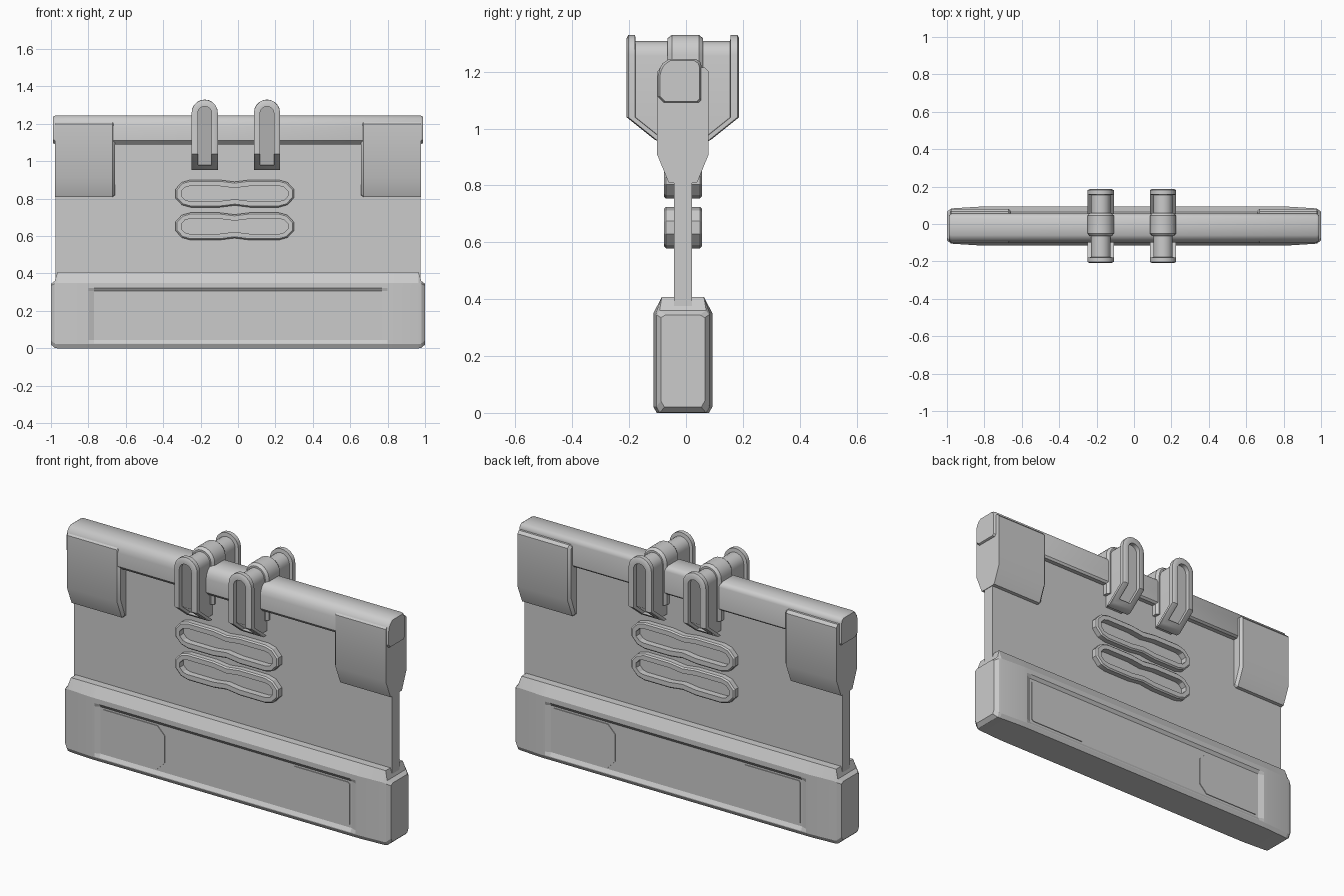
import bpy, bmesh, math

if "Cube" in bpy.data.objects:
    bpy.data.objects.remove(bpy.data.objects["Cube"], do_unlink=True)

GREY = (0.6, 0.6, 0.6, 1)
mat = bpy.data.materials.new("plain grey")
mat.use_nodes = True
mat.diffuse_color = GREY
mat.node_tree.nodes["Principled BSDF"].inputs["Base Color"].default_value = GREY

CY = -0.011  # middle plane of the panel


def loft(name, loops, ring=False, angle=25):
    """Skin equal-length loops; cap the ends, or join last to first."""
    bm = bmesh.new()
    rows = [[bm.verts.new(p) for p in loop] for loop in loops]
    n = len(rows[0])
    pairs = list(zip(rows, rows[1:])) + ([(rows[-1], rows[0])] if ring else [])
    for a, b in pairs:
        for i in range(n):
            j = (i + 1) % n
            bm.faces.new((a[i], a[j], b[j], b[i]))
    if not ring:
        bm.faces.new(rows[0])
        bm.faces.new(rows[-1])
    bmesh.ops.recalc_face_normals(bm, faces=bm.faces)
    mesh = bpy.data.meshes.new(name)
    bm.to_mesh(mesh)
    bm.free()
    mesh.materials.append(mat)
    ob = bpy.data.objects.new(name, mesh)
    bpy.context.collection.objects.link(ob)
    bpy.ops.object.select_all(action="DESELECT")
    ob.select_set(True)
    bpy.context.view_layer.objects.active = ob
    bpy.ops.object.shade_smooth_by_angle(angle=math.radians(angle))
    return ob


def section(x, profile):
    return [(x, y, z) for y, z in profile]


def mirrored(half):
    """Half profile of (offset, z) mirrored about the middle plane."""
    return [(CY - d, z) for d, z in half] + [(CY + d, z) for d, z in reversed(half)]


# Main panel
panel = mirrored([(0.032, 0.3), (0.032, 1.15)])
loft("main_panel", [section(-0.975, panel), section(0.975, panel)])


# Base with recessed long faces and chamfered ends
def base_profile(half, recess, low, shoulder, top, top_half):
    return mirrored([(half - 0.012, low), (half, low + 0.022), (half, low + 0.026),
                     (half - recess, low + 0.045), (half - recess, 0.305),
                     (half, 0.322), (half, shoulder), (top_half, top)])


stations = [(1.0, base_profile(0.077, 0, 0.02, 0.335, 0.345, 0.06)),
            (0.98, base_profile(0.092, 0, 0.002, 0.345, 0.36, 0.082)),
            (0.965, base_profile(0.095, 0, 0, 0.35, 0.408, 0.074)),
            (0.82, base_profile(0.104, 0, 0, 0.35, 0.408, 0.074)),
            (0.8, base_profile(0.104, 0, 0, 0.35, 0.408, 0.074)),
            (0.77, base_profile(0.104, 0.012, 0, 0.35, 0.408, 0.074))]
loops = [section(-x, p) for x, p in stations] + [section(x, p) for x, p in reversed(stations)]
loft("base", loops, angle=10)

# Thin octagonal plates inside the base recesses
for side, face in ((-1, "front"), (1, "back")):
    for s, hand in ((-1, "right"), (1, "left")):
        shape = [(0.42, 0.055), (0.75, 0.055), (0.76, 0.065), (0.76, 0.285),
                 (0.75, 0.295), (0.42, 0.295), (0.375, 0.25), (0.375, 0.1)]
        loft(f"base_plate_{face}_{hand}",
             [[(s * x, CY + side * d, z) for x, z in shape] for d in (0.09, 0.096)])

# Top bar, rounder at the front
bar = [(-0.08, 1.09), (-0.1, 1.11), (-0.1, 1.185), (-0.094, 1.21), (-0.082, 1.23),
       (-0.06, 1.245), (0.035, 1.245), (0.05, 1.235), (0.055, 1.22), (0.055, 1.1),
       (0.045, 1.09)]
small = [(-0.02 + (y + 0.02) * 0.9, 1.168 + (z - 1.168) * 0.92) for y, z in bar]
loft("top_bar", [section(-0.988, small), section(-0.975, bar),
                 section(0.975, bar), section(0.988, small)], angle=35)

# End clamps gripping the bar and the panel
for s, hand in ((-1, "right"), (1, "left")):
    full = mirrored([(0.034, 0.808), (0.05, 0.81), (0.091, 0.91), (0.091, 1.2), (0.078, 1.215)])
    slim = mirrored([(0.034, 0.82), (0.042, 0.825), (0.078, 0.92), (0.078, 1.195), (0.07, 1.205)])
    loft(f"end_clamp_{hand}", [section(s * 0.657, slim), section(s * 0.67, full),
                               section(s * 0.978, full)], angle=30)


def arch(cx, half, low, top, steps=10):
    """Outline with straight legs and a round head."""
    pts = [(cx - half, low), (cx - half, 1.04)]
    for i in range(steps + 1):
        a = math.pi * (1 - i / steps)
        pts.append((cx + half * math.cos(a), top - half + half * math.sin(a)))
    return pts + [(cx + half, 1.04), (cx + half, low)]


def bent(pts, side, depth):
    """Place an outline on a sheet that bends inward near its foot."""
    return [(x, CY + side * (depth - max(0, 1.04 - z) * 1.25), z) for x, z in pts]


# Pair of hooks straddling the bar
for cx, hand in ((-0.178, "right"), (0.155, "left")):
    for side, face in ((-1, "front"), (1, "back")):
        outer, inner = arch(cx, 0.07, 0.953, 1.329), arch(cx, 0.037, 0.98, 1.293)
        mid = arch(cx, 0.058, 0.962, 1.318)
        loft(f"hook_rim_{face}_{hand}",
             [bent(outer, side, 0.192), bent(mid, side, 0.198), bent(inner, side, 0.197),
              bent(inner, side, 0.165), bent(outer, side, 0.168)], ring=True, angle=35)
        web = arch(cx, 0.052, 0.965, 1.308)
        loft(f"hook_web_{face}_{hand}",
             [bent(web, side, 0.172), [(x, CY, z) for x, z in web]], angle=35)
    # Collar over the top of the bar
    wide, narrow = arch(cx, 0.07, 1.03, 1.33), arch(cx, 0.058, 1.03, 1.318)
    loft(f"hook_collar_{hand}",
         [[(x, y, z) for x, z in shape] for y, shape in
          ((-0.065, narrow), (-0.05, wide), (0.045, wide), (0.06, narrow))], angle=35)


# Long pinched loops raised on both faces of the panel
def pinched(cz, length, height, corner):
    quarter = [(length, height - corner), (length - corner * 0.7, height - corner * 0.25),
               (length - corner * 1.6, height), (0.08, height), (0.0, height - 0.01)]
    top = quarter + [(-x, z) for x, z in reversed(quarter[:-1])]
    bottom = [(-x, -z) for x, z in top]
    return [(x - 0.018, cz + z) for x, z in top + bottom]


for cz, label in ((0.827, "upper"), (0.652, "lower")):
    for side, face in ((-1, "front"), (1, "back")):
        out_line, in_line = pinched(cz, 0.317, 0.073, 0.05), pinched(cz, 0.285, 0.04, 0.027)
        top_out = pinched(cz, 0.309, 0.066, 0.046)

        def at(pts, d):
            return [(x, CY + side * d, z) for x, z in pts]

        loft(f"{label}_loop_{face}", [at(out_line, 0.025), at(out_line, 0.06), at(top_out, 0.067),
                                      at(in_line, 0.067), at(in_line, 0.025)], ring=True, angle=20)
